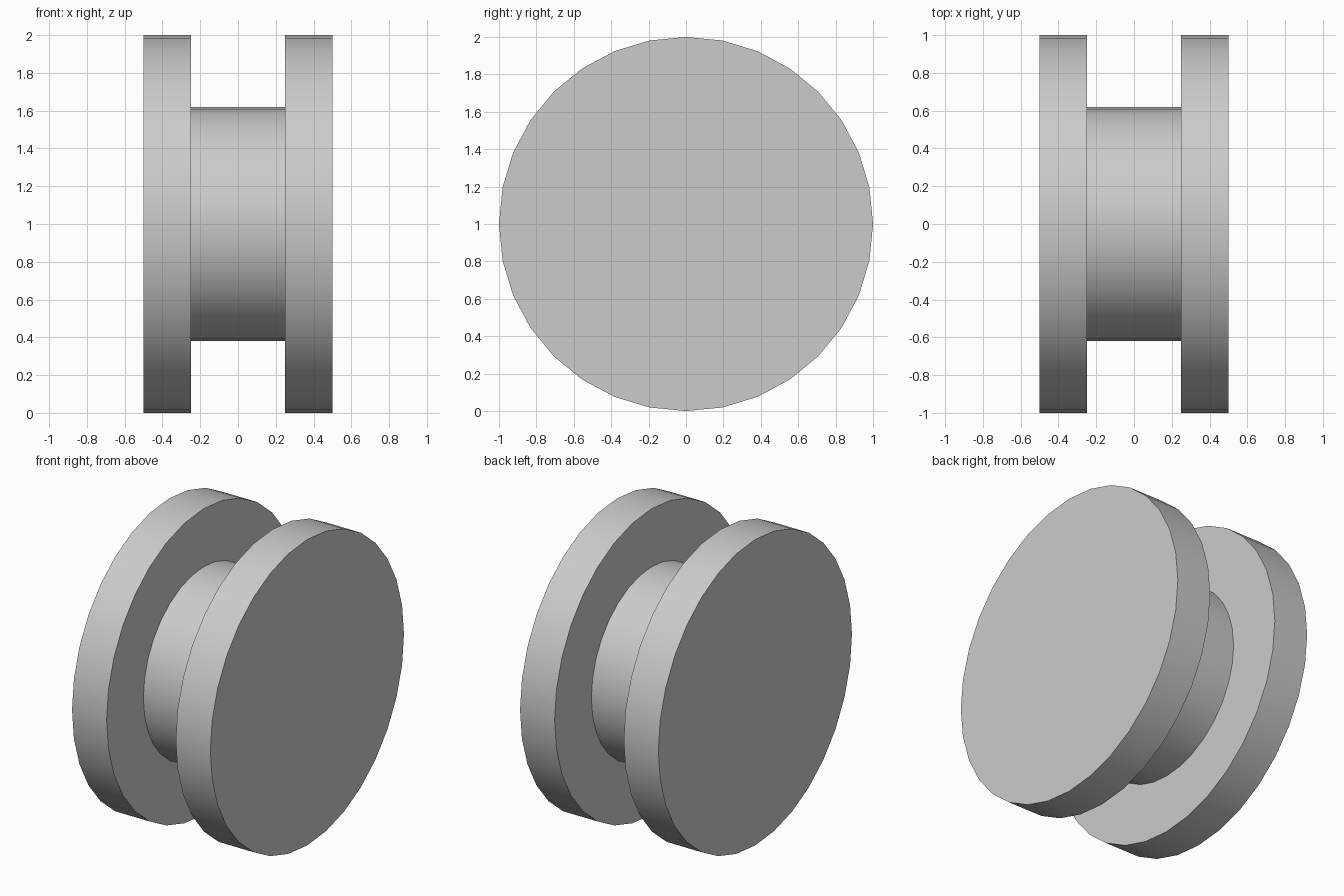
import bpy
import bmesh
from math import cos, sin, tau, radians

SIDES = 32
FLANGE_R, HUB_R = 1.0, 0.62
OUTER_X, INNER_X = 0.5, 0.25

if "Cube" in bpy.data.objects:
    bpy.data.objects.remove(bpy.data.objects["Cube"], do_unlink=True)

# Plain grey material
grey = bpy.data.materials.new("plain grey")
grey.use_nodes = True
colour = (0.6, 0.6, 0.6, 1.0)
grey.diffuse_color = colour
grey.node_tree.nodes["Principled BSDF"].inputs["Base Color"].default_value = colour

# Spool: flange, hub and flange turned around the x axis as one closed body
profile = [(-OUTER_X, FLANGE_R), (-INNER_X, FLANGE_R), (-INNER_X, HUB_R),
           (INNER_X, HUB_R), (INNER_X, FLANGE_R), (OUTER_X, FLANGE_R)]
bm = bmesh.new()
rings = [[bm.verts.new((x, r * cos(tau * i / SIDES), FLANGE_R + r * sin(tau * i / SIDES)))
          for i in range(SIDES)] for x, r in profile]
for a, b in zip(rings, rings[1:]):
    for i in range(SIDES):
        j = (i + 1) % SIDES
        bm.faces.new((a[i], a[j], b[j], b[i]))

# Flat end discs
bm.faces.new(rings[0])
bm.faces.new(rings[-1])
bmesh.ops.recalc_face_normals(bm, faces=bm.faces)

mesh = bpy.data.meshes.new("spool")
bm.to_mesh(mesh)
bm.free()
mesh.materials.append(grey)
spool = bpy.data.objects.new("spool", mesh)
bpy.context.collection.objects.link(spool)

# Smooth rims with sharp corners
bpy.context.view_layer.objects.active = spool
spool.select_set(True)
bpy.ops.object.shade_smooth_by_angle(angle=radians(30))
